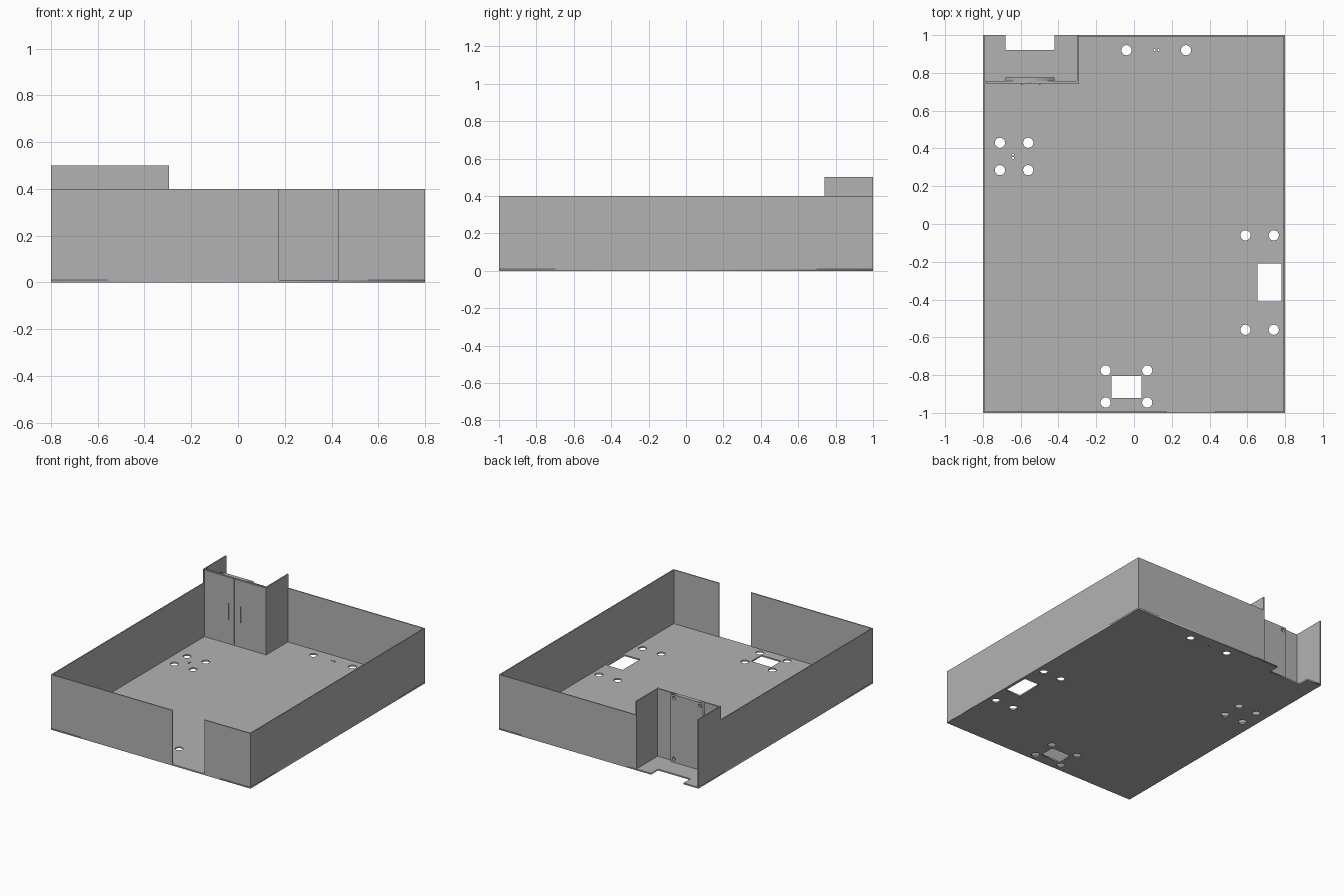
import bpy
from math import cos, sin, tau, pi

if "Cube" in bpy.data.objects:
    bpy.data.objects.remove(bpy.data.objects["Cube"])

grey = bpy.data.materials.new("plain grey")
grey.use_nodes = True
grey.diffuse_color = (0.45, 0.45, 0.45, 1)
grey.node_tree.nodes["Principled BSDF"].inputs["Base Color"].default_value = grey.diffuse_color


def box(name, x0, x1, y0, y1, z0, z1):
    """Box between two corners."""
    bpy.ops.mesh.primitive_cube_add(size=1)
    ob = bpy.context.object
    ob.name = name
    ob.location = ((x0 + x1) / 2, (y0 + y1) / 2, (z0 + z1) / 2)
    ob.scale = (x1 - x0, y1 - y0, z1 - z0)
    ob.data.materials.append(grey)
    return ob


def rect(x0, x1, y0, y1):
    return [(x0, y0), (x1, y0), (x1, y1), (x0, y1)]


def circle(x, y, r, n=24):
    return [(x + r * cos(tau * i / n), y + r * sin(tau * i / n)) for i in range(n)]


def plate(name, loops, thickness):
    """Flat plate from an outline followed by its holes."""
    cu = bpy.data.curves.new(name, "CURVE")
    cu.dimensions = "2D"
    cu.fill_mode = "BOTH"
    cu.extrude = thickness / 2
    for loop in loops:
        sp = cu.splines.new("POLY")
        sp.points.add(len(loop) - 1)
        for p, (x, y) in zip(sp.points, loop):
            p.co = (x, y, 0, 1)
        sp.use_cyclic_u = True
    ob = bpy.data.objects.new(name, cu)
    bpy.context.collection.objects.link(ob)
    bpy.context.view_layer.objects.active = ob
    bpy.ops.object.select_all(action="DESELECT")
    ob.select_set(True)
    bpy.ops.object.convert(target="MESH")
    ob = bpy.context.object
    ob.name = name
    ob.data.materials.clear()
    ob.data.materials.append(grey)
    return ob


W, L, H, T = 0.8, 1.0, 0.4, 0.008      # half width, half length, wall height, thickness
TALL, CX, CY = 0.5, -0.295, 0.74       # closet height and corner
P0, P1 = -0.68, -0.42                  # closet service panel span
FLOOR = 0.01

# Floor with a notch, pipe holes and duct openings
outline = [(-W, -L), (W, -L), (W, L), (P1, L), (P1, 0.92), (P0, 0.92), (P0, L), (-W, L)]
holes = [rect(0.655, 0.78, -0.41, -0.21), rect(-0.12, 0.04, -0.92, -0.805)]
for xs, ys in [((-0.71, -0.56), (0.285, 0.43)), ((-0.04, 0.275), (0.92,)),
               ((0.59, 0.74), (-0.56, -0.06)), ((-0.15, 0.07), (-0.945, -0.775))]:
    holes += [circle(x, y, 0.027) for x in xs for y in ys]
for x, y in [(-0.64, 0.35), (-0.64, 0.367), (0.108, 0.92), (0.13, 0.92)]:
    holes.append(circle(x, y, 0.006, 12))
floor = plate("floor", [outline] + holes, FLOOR)
floor.location.z = FLOOR / 2

# Outer walls, with a doorway in the front
box("front_wall_right", -W, 0.175, -L, -L + T, 0, H)
box("front_wall_left", 0.43, W, -L, -L + T, 0, H)
box("left_wall", W - T, W, -L, L, 0, H)
box("right_wall", -W, -W + T, -L, CY, 0, H)
box("back_wall", CX, W, L - T, L, 0, H)

# Corner closet, open at the back and top
box("closet_outer_wall", -W, -W + T, CY, L, 0, TALL)
box("closet_inner_wall", CX - T, CX, CY, L, 0, TALL)
box("closet_front", -W, CX, CY + 0.006, CY + 0.017, 0, TALL)

# Closet doors with a narrow gap and slim handles
mid = (-W + CX) / 2
gap = 0.003
box("closet_door_right", -W + 0.02, mid - gap, CY, CY + 0.006, 0.02, TALL - 0.004)
box("closet_door_left", mid + gap, CX - 0.006, CY, CY + 0.006, 0.02, TALL - 0.004)
for side, name in [(-1, "right"), (1, "left")]:
    x = mid + side * 0.048
    box("handle_" + name, x - 0.004, x + 0.004, CY - 0.005, CY, 0.19, 0.305)

# Service panel with screw holes on the back of the closet front
screws = [circle(x, z, 0.013, 16) for x in (P0 + 0.025, P1 - 0.025) for z in (0.035, 0.475)]
panel = plate("service_panel", [rect(P0, P1, FLOOR, TALL)] + screws, 0.018)
panel.rotation_euler.x = pi / 2
panel.location.y = CY + 0.026
